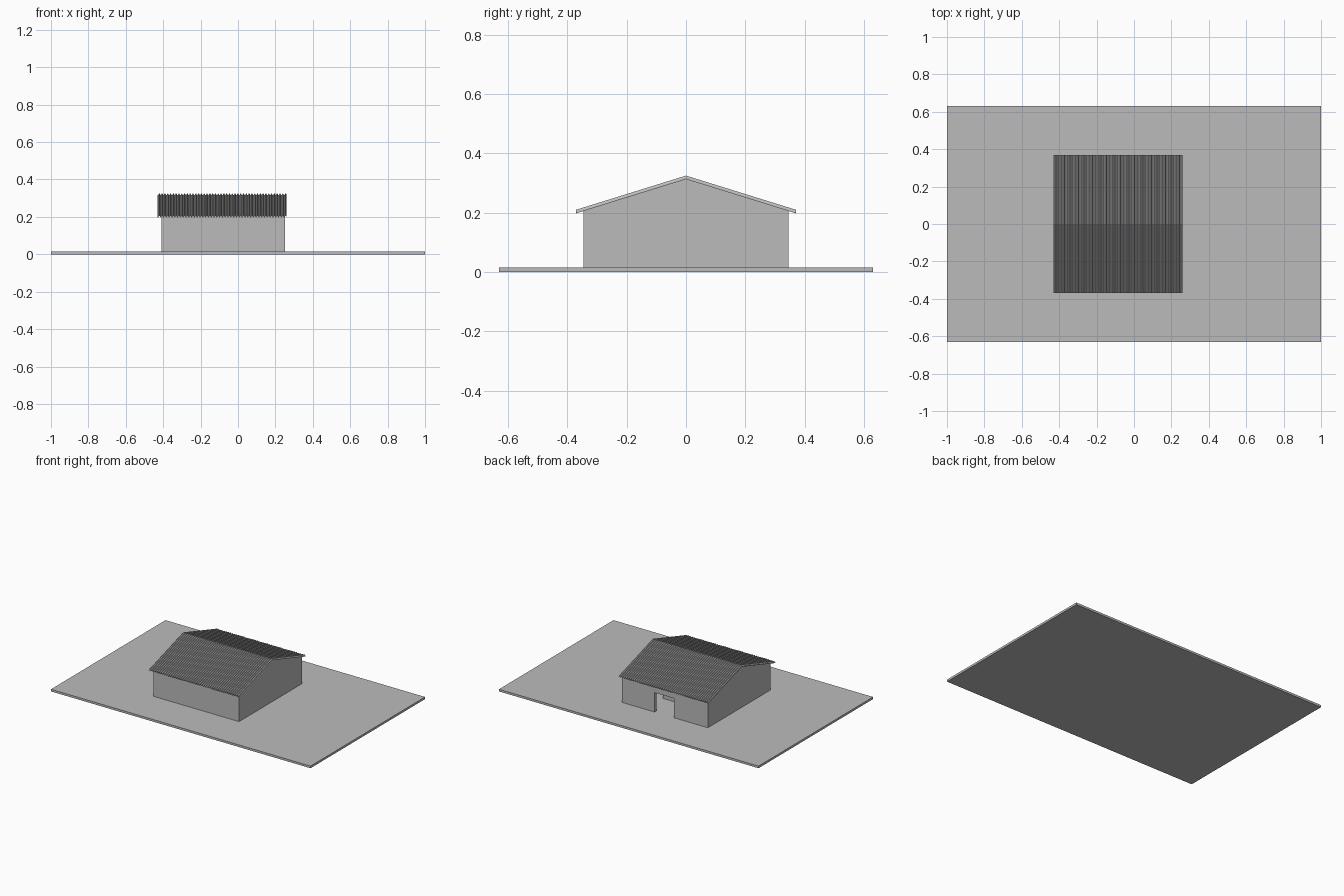
import bpy
import bmesh
from mathutils import Vector

cube = bpy.data.objects.get("Cube")
if cube:
    bpy.data.objects.remove(cube, do_unlink=True)

# One plain grey for the whole model
grey = bpy.data.materials.new("plain_grey")
grey.use_nodes = True
colour = (0.5, 0.5, 0.5, 1)
grey.diffuse_color = colour
grey.node_tree.nodes["Principled BSDF"].inputs["Base Color"].default_value = colour

BASE = 0.015                      # top of the ground slab
X0, X1, Y = -0.41, 0.25, 0.345    # outer wall limits
THICK = 0.02                      # wall thickness
EAVE_Y, EAVE_Z, RIDGE_Z = 0.37, 0.198, 0.313


def roof_z(y):
    """Height of the roof underside at y."""
    return RIDGE_Z - (RIDGE_Z - EAVE_Z) * abs(y) / EAVE_Y


def extrude(name, points, offset):
    """Make a solid by sweeping a flat outline along an offset."""
    bm = bmesh.new()
    face = bm.faces.new([bm.verts.new(p) for p in points])
    swept = bmesh.ops.extrude_face_region(bm, geom=[face])["geom"]
    bmesh.ops.translate(bm, vec=Vector(offset),
                        verts=[v for v in swept if isinstance(v, bmesh.types.BMVert)])
    bmesh.ops.recalc_face_normals(bm, faces=bm.faces)
    mesh = bpy.data.meshes.new(name)
    bm.to_mesh(mesh)
    bm.free()
    mesh.materials.append(grey)
    obj = bpy.data.objects.new(name, mesh)
    bpy.context.collection.objects.link(obj)
    return obj


def box(name, x0, x1, y0, y1, z0, z1):
    return extrude(name, [(x0, y0, z0), (x1, y0, z0), (x1, y1, z0), (x0, y1, z0)],
                   (0, 0, z1 - z0))


def house_prism(name, x0, x1, y, z0, lift):
    """Five-sided gable outline swept along x."""
    outline = [(-y, z0), (y, z0), (y, roof_z(y) + lift),
               (0, RIDGE_Z + lift), (-y, roof_z(y) + lift)]
    return extrude(name, [(x0, a, b) for a, b in outline], (x1 - x0, 0, 0))


def cut(target, cutter):
    cutter.hide_render = True
    mod = target.modifiers.new("cut", "BOOLEAN")
    mod.operation = "DIFFERENCE"
    mod.solver = "EXACT"
    mod.object = cutter
    bpy.context.view_layer.objects.active = target
    bpy.ops.object.modifier_apply(modifier=mod.name)
    bpy.data.objects.remove(cutter, do_unlink=True)


# Ground slab
box("ground_slab", -1, 1, -0.63, 0.63, 0, BASE)

# Hollow walls with a doorway at the back
walls = house_prism("walls", X0, X1, Y, BASE, 0.002)
cut(walls, house_prism("room_cutter", X0 + THICK, X1 - THICK, Y - THICK, BASE - 0.01, 0.03))
cut(walls, box("door_cutter", -0.15, 0, Y - 0.05, Y + 0.05, BASE - 0.01, 0.15))

# Inner partition behind the doorway
box("partition", X0 + THICK, 0.075, 0.13, 0.148, BASE, 0.2)

# Corrugated roof: a folded cross-section along x, swept over both slopes
WAVES, LEFT, RIGHT = 46, -0.43, 0.26
SHEET, DEPTH = 0.004, 0.008
step = (RIGHT - LEFT) / WAVES
profile = []
for i in range(WAVES):
    for part, rise in ((0, 0), (0.25, 0), (0.5, DEPTH), (0.75, DEPTH)):
        profile.append((LEFT + (i + part) * step, rise))
profile.append((RIGHT, 0))
loop = profile + [(x, r + SHEET) for x, r in reversed(profile)]

bm = bmesh.new()
rings = [[bm.verts.new((x, y, roof_z(y) + r)) for x, r in loop]
         for y in (-EAVE_Y, 0, EAVE_Y)]
count, half = len(loop), len(profile)
for a, b in zip(rings, rings[1:]):
    for i in range(count):
        j = (i + 1) % count
        bm.faces.new((a[i], a[j], b[j], b[i]))
for ring in (rings[0], rings[-1]):
    for i in range(half - 1):
        bm.faces.new((ring[i], ring[i + 1], ring[count - 2 - i], ring[count - 1 - i]))
bmesh.ops.recalc_face_normals(bm, faces=bm.faces)
mesh = bpy.data.meshes.new("corrugated_roof")
bm.to_mesh(mesh)
bm.free()
mesh.materials.append(grey)
bpy.context.collection.objects.link(bpy.data.objects.new("corrugated_roof", mesh))
